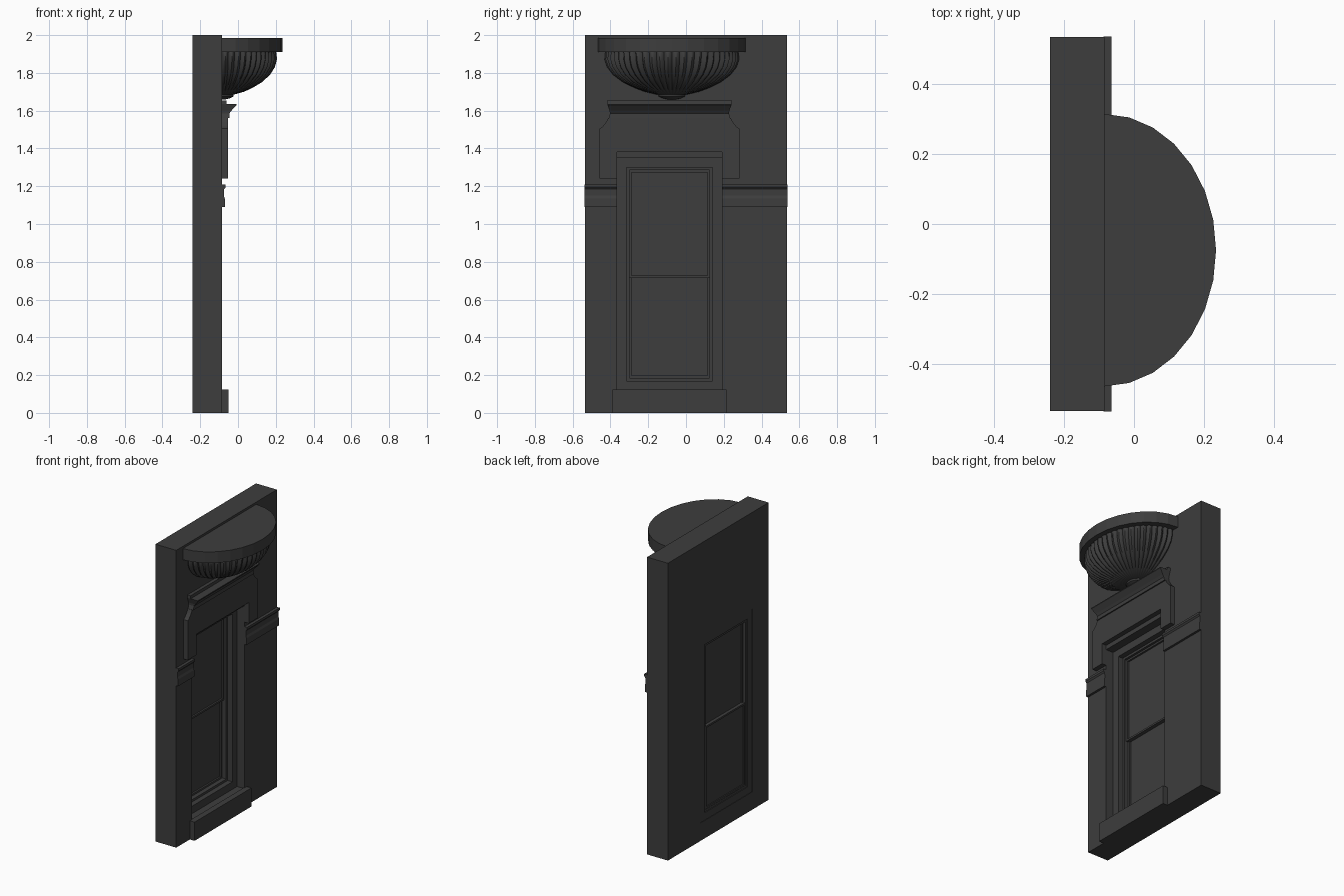
import bpy, bmesh, math

cube = bpy.data.objects.get("Cube")
if cube:
    bpy.data.objects.remove(cube, do_unlink=True)

stone = bpy.data.materials.new("dark grey stone")
stone.use_nodes = True
GREY = (0.047, 0.047, 0.047, 1)
stone.diffuse_color = GREY
stone.node_tree.nodes["Principled BSDF"].inputs["Base Color"].default_value = GREY

FACE = -0.085      # outer face of the wall
BACK = -0.24       # rear face of the wall
MID = -0.0875      # centre line of window and lintel
BOWL_Y = -0.075    # centre line of the bowl


def make(name, verts, faces):
    mesh = bpy.data.meshes.new(name)
    mesh.from_pydata(verts, [], faces)
    bm = bmesh.new()
    bm.from_mesh(mesh)
    bmesh.ops.recalc_face_normals(bm, faces=bm.faces)
    bm.to_mesh(mesh)
    bm.free()
    mesh.materials.append(stone)
    obj = bpy.data.objects.new(name, mesh)
    bpy.context.collection.objects.link(obj)
    return obj


def loft(name, rings):
    """Skin equal-length closed rings and cap both ends."""
    n = len(rings[0])
    faces = [(r * n + i, r * n + (i + 1) % n, (r + 1) * n + (i + 1) % n, (r + 1) * n + i)
             for r in range(len(rings) - 1) for i in range(n)]
    last = (len(rings) - 1) * n
    faces += [tuple(range(n)), tuple(range(last, last + n))]
    return make(name, [v for ring in rings for v in ring], faces)


def block(name, x0, x1, y0, y1, z0, z1):
    rect = [(x0, y0), (x1, y0), (x1, y1), (x0, y1)]
    return loft(name, [[(x, y, z) for x, y in rect] for z in (z0, z1)])


def frame(name, x0, x1, outer, inner):
    """Rectangular ring in the wall plane; outer and inner are (y0, y1, z0, z1)."""
    verts = []
    for x in (x0, x1):
        for y0, y1, z0, z1 in (outer, inner):
            verts += [(x, y0, z0), (x, y1, z0), (x, y1, z1), (x, y0, z1)]
    faces = []
    for i in range(4):
        j = (i + 1) % 4
        for a, b in ((0, 4), (4, 12), (12, 8), (8, 0)):
            faces.append((a + i, a + j, b + j, b + i))
    return make(name, verts, faces)


def inset(rect, d):
    return (rect[0] + d, rect[1] - d, rect[2] + d, rect[3] - d)


# Wall with window opening
opening = (-0.365, 0.19, 0.12, 1.35)
frame("wall", BACK, FACE, (-0.535, 0.535, 0, 2), opening)

# Stepped window casing, sashes and panes
casing = (-0.315, 0.14, 0.17, 1.30)
frame("window_casing", BACK + 0.003, -0.14, opening, casing)
bead = inset(casing, 0.015)
frame("window_bead", BACK + 0.008, -0.175, casing, bead)
RAIL = 0.715
for name, x0, x1, z0, z1 in (("upper_sash", -0.215, -0.19, RAIL, bead[3]),
                             ("lower_sash", -0.23, -0.205, bead[2], RAIL + 0.025)):
    rect = (bead[0], bead[1], z0, z1)
    frame(name, x0, x1, rect, inset(rect, 0.012))
    block(name + "_pane", x0 + 0.007, x1 - 0.012, *rect)

# Sill at the base
block("window_sill", FACE - 0.005, -0.05, -0.39, 0.215, 0, 0.125)

# Lintel with arms hanging beside the opening
half = [(0.2775, 1.38), (0.2775, 1.24), (0.37, 1.24), (0.37, 1.505),
        (0.355, 1.515), (0.335, 1.54), (0.325, 1.56)]
outline = [(MID + y, z) for y, z in half] + [(MID - y, z) for y, z in reversed(half)]
loft("lintel", [[(FACE - 0.003, y, z) for y, z in outline],
                [(-0.053, y, z) for y, z in outline]])

# Moulded cornice above the lintel: height, half width, projection
cornice = [(1.56, 0.322, -0.045), (1.585, 0.315, -0.046), (1.60, 0.317, -0.035),
           (1.63, 0.328, -0.008), (1.636, 0.33, -0.008), (1.636, 0.33, -0.06),
           (1.655, 0.33, -0.062)]
loft("lintel_cornice", [[(FACE - 0.003, MID - w, z), (x, MID - w, z),
                         (x, MID + w, z), (FACE - 0.003, MID + w, z)]
                        for z, w, x in cornice])

# String course bands on both sides of the window
band = [(FACE - 0.003, 1.09), (-0.07, 1.09), (-0.07, 1.135), (-0.075, 1.15),
        (-0.073, 1.185), (-0.065, 1.195), (-0.065, 1.21), (FACE - 0.003, 1.21)]
for name, y0, y1 in (("right_band", -0.537, -0.365), ("left_band", 0.19, 0.537)):
    loft(name, [[(x, y, z) for x, z in band] for y in (y0, y1)])


def half_oval(rx, ry, z, steps, groove=0.0, lobes=1):
    """Half ellipse against the wall, optionally scalloped into lobes."""
    ring = []
    for i in range(steps + 1):
        t = i / steps
        a = math.pi * (t - 0.5)
        k = 1 - groove * (1 - abs(math.sin(math.pi * lobes * t)))
        ring.append((FACE + rx * k * math.cos(a), BOWL_Y + ry * k * math.sin(a), z))
    return ring


# Bowl rim
loft("bowl_rim", [half_oval(0.32, 0.39, z, 14) for z in (1.91, 1.985)])

# Fluted half bowl: height, size factor, groove depth
LOBES = 26
profile = [(1.915, 0.90, 0.0), (1.905, 0.92, 0.05), (1.87, 0.925, 0.06),
           (1.83, 0.89, 0.06), (1.79, 0.81, 0.06), (1.75, 0.67, 0.06),
           (1.72, 0.51, 0.06), (1.70, 0.37, 0.05), (1.685, 0.20, 0.03)]
bowl = loft("fluted_bowl", [half_oval(0.315 * s, 0.385 * s, z, LOBES * 4, g, LOBES)
                            for z, s, g in profile])

# Small boss under the bowl
boss = loft("bowl_boss", [half_oval(r, r * 1.15, z, 10) for z, r in
                          ((1.695, 0.065), (1.675, 0.06), (1.665, 0.04), (1.66, 0.02))])

bpy.ops.object.select_all(action='DESELECT')
for obj in (bowl, boss):
    obj.select_set(True)
bpy.context.view_layer.objects.active = bowl
bpy.ops.object.shade_smooth_by_angle(angle=math.radians(35))
